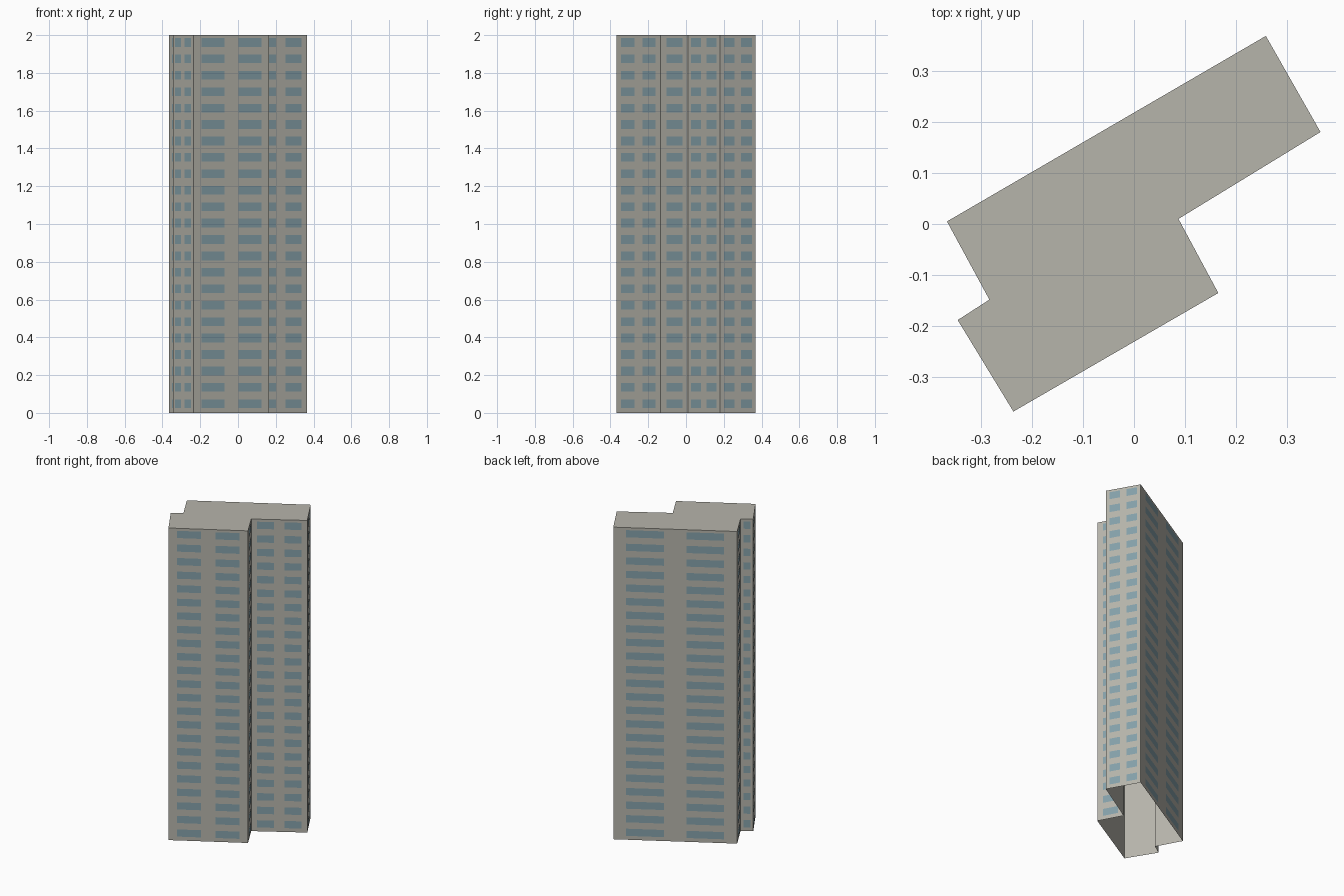
import bpy
import bmesh
from mathutils import Vector

if "Cube" in bpy.data.objects:
    bpy.data.objects.remove(bpy.data.objects["Cube"], do_unlink=True)

HEIGHT = 2.0
FLOORS = 23
STOREY = HEIGHT / FLOORS
OFFSET = 0.0015

# Window columns as fractions of the wall width
PAIR = [(0.105, 0.41), (0.59, 0.895)]
SINGLE = [(0.22, 0.79)]

# Counter-clockwise footprint; each corner starts a wall with its window layout
WALLS = [
    ((-0.366, 0.005), SINGLE),
    ((-0.283, -0.148), SINGLE),
    ((-0.345, -0.188), PAIR),
    ((-0.236, -0.367), PAIR),
    ((0.165, -0.135), SINGLE),
    ((0.087, 0.010), PAIR),
    ((0.365, 0.180), PAIR),
    ((0.258, 0.368), PAIR),
]


def make_material(name, colour):
    mat = bpy.data.materials.new(name)
    mat.use_nodes = True
    mat.diffuse_color = colour
    mat.node_tree.nodes["Principled BSDF"].inputs["Base Color"].default_value = colour
    return mat


def make_object(name, bm, mat):
    mesh = bpy.data.meshes.new(name)
    bm.to_mesh(mesh)
    bm.free()
    mesh.materials.append(mat)
    obj = bpy.data.objects.new(name, mesh)
    bpy.context.collection.objects.link(obj)
    return obj


def upright_quad(bm, a, b, low, high):
    corners = [(a, low), (b, low), (b, high), (a, high)]
    return bm.faces.new([bm.verts.new((p.x, p.y, z)) for p, z in corners])


concrete = make_material("warm grey concrete", (0.47, 0.46, 0.41, 1))
glass = make_material("blue grey glass", (0.235, 0.355, 0.40, 1))

corners = [Vector(corner) for corner, _ in WALLS]
sides = list(zip(corners, corners[1:] + corners[:1], [w for _, w in WALLS]))

# Tower shell: walls and flat roof, open underneath
bm = bmesh.new()
for a, b, _ in sides:
    upright_quad(bm, a, b, 0, HEIGHT)
bm.faces.new([bm.verts.new((p.x, p.y, HEIGHT)) for p in corners])
bmesh.ops.remove_doubles(bm, verts=bm.verts, dist=0.0001)
make_object("tower_shell", bm, concrete)

# Window panes: one thin plate per column on every storey
bm = bmesh.new()
for a, b, columns in sides:
    along = b - a
    outward = Vector((along.y, -along.x)).normalized() * OFFSET
    for start, end in columns:
        for floor in range(FLOORS):
            base = floor * STOREY
            upright_quad(bm, a + along * start + outward, a + along * end + outward,
                         base + 0.29 * STOREY, base + 0.82 * STOREY)
make_object("window_panes", bm, glass)
